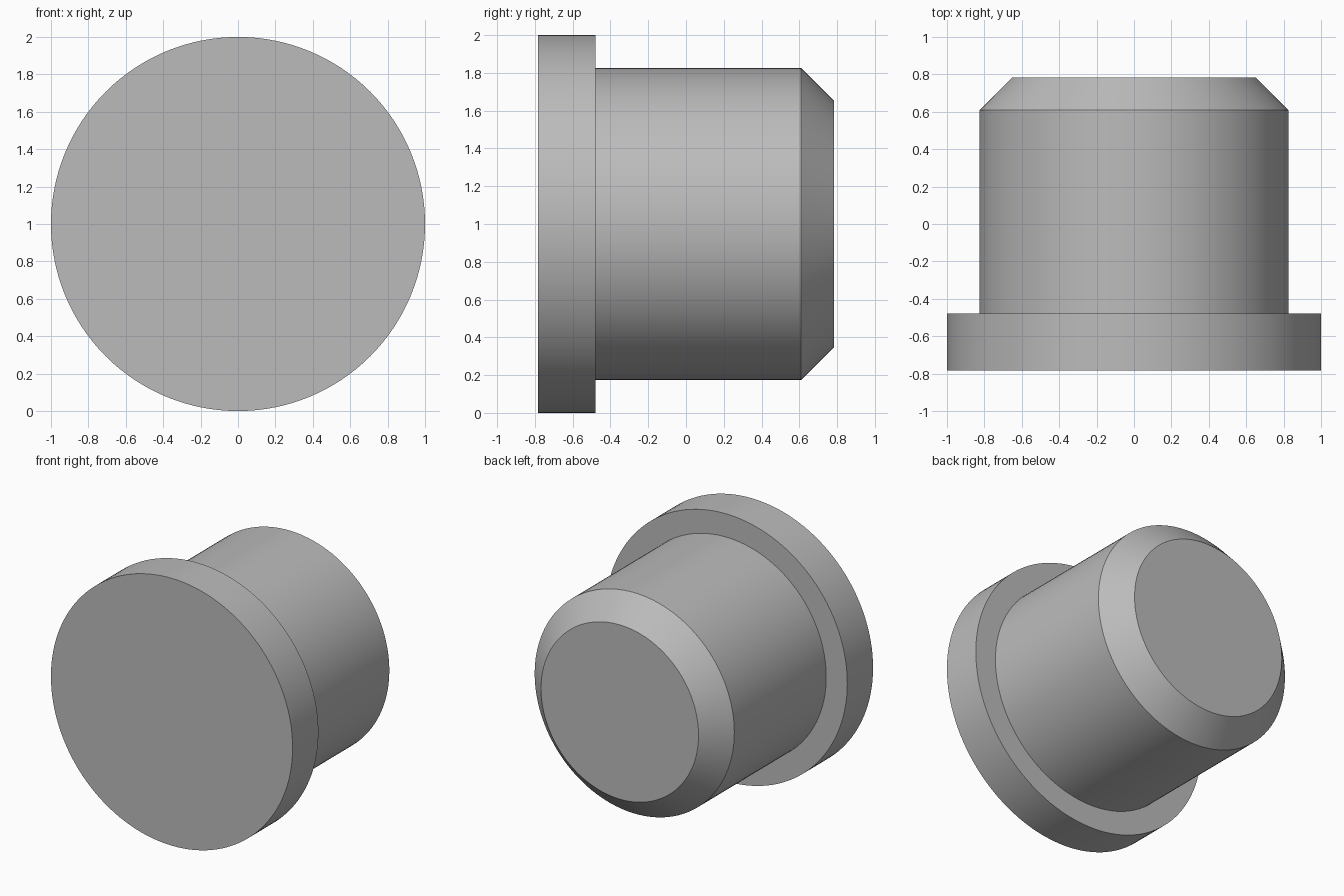
import bpy
import bmesh
from math import cos, sin, tau, radians

SEGMENTS = 128

cube = bpy.data.objects.get("Cube")
if cube:
    bpy.data.objects.remove(cube, do_unlink=True)

# Plain grey finish
grey = bpy.data.materials.new("plain_grey")
grey.use_nodes = True
colour = (0.5, 0.5, 0.5, 1)
grey.diffuse_color = colour
grey.node_tree.nodes["Principled BSDF"].inputs["Base Color"].default_value = colour


def turned_part(name, profile):
    """Turn (radius, y) points about the y axis and cap both ends."""
    bm = bmesh.new()
    rings = [[bm.verts.new((r * cos(tau * i / SEGMENTS), y, 1 + r * sin(tau * i / SEGMENTS)))
              for i in range(SEGMENTS)] for r, y in profile]
    for a, b in zip(rings, rings[1:]):
        for i in range(SEGMENTS):
            j = (i + 1) % SEGMENTS
            bm.faces.new((a[i], a[j], b[j], b[i]))
    bm.faces.new(rings[0])
    bm.faces.new(rings[-1])
    bmesh.ops.recalc_face_normals(bm, faces=bm.faces)
    mesh = bpy.data.meshes.new(name)
    bm.to_mesh(mesh)
    bm.free()
    mesh.materials.append(grey)
    obj = bpy.data.objects.new(name, mesh)
    bpy.context.collection.objects.link(obj)
    bpy.ops.object.select_all(action="DESELECT")
    obj.select_set(True)
    bpy.context.view_layer.objects.active = obj
    bpy.ops.object.shade_smooth_by_angle(angle=radians(30))
    return obj


# Flanged plug: wide head, straight shank, chamfered tip
turned_part("flanged_plug", [
    (1.0, -0.783), (1.0, -0.478),       # head
    (0.826, -0.478), (0.826, 0.609),    # shank
    (0.652, 0.783),                     # chamfer
])
